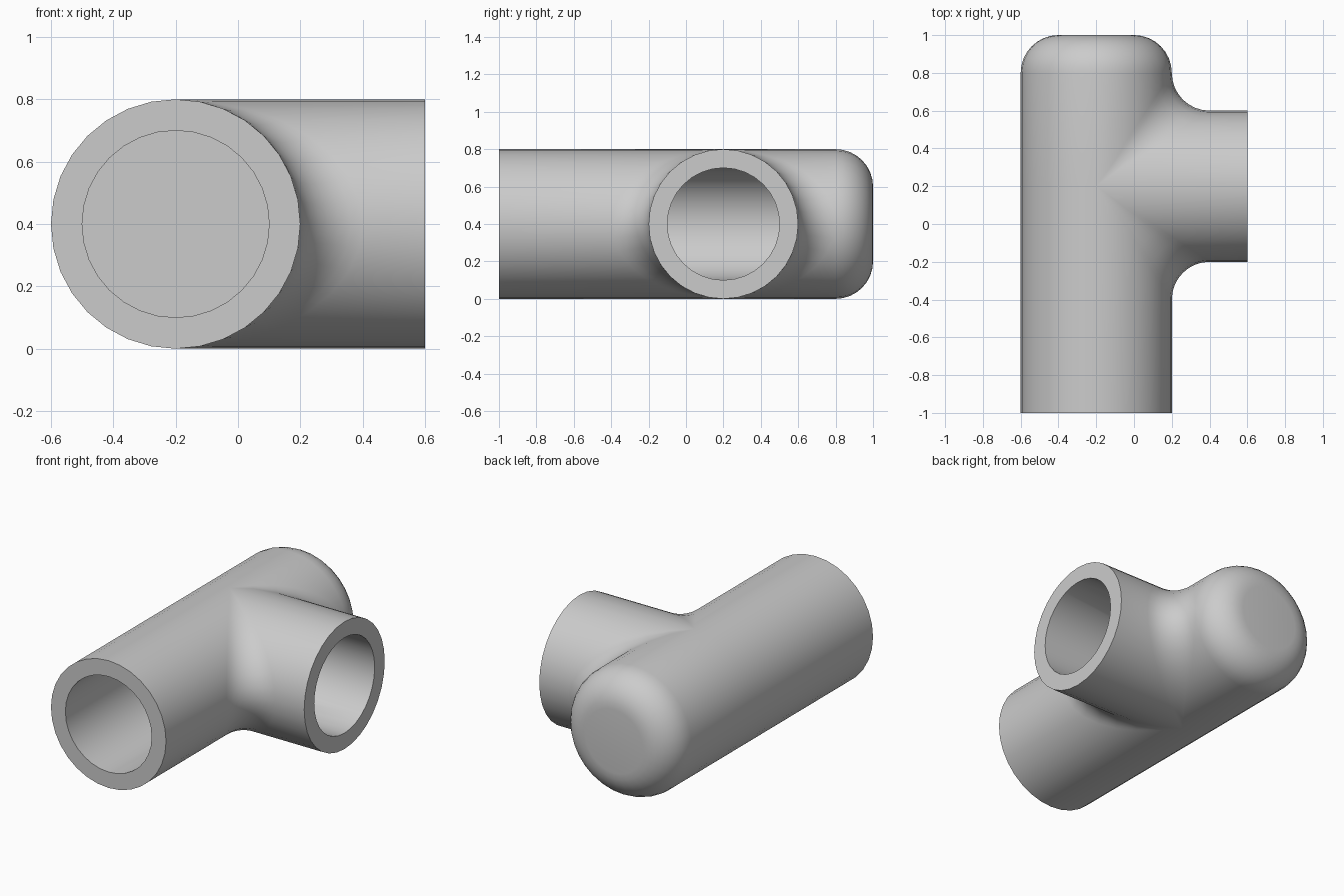
import bpy
import bmesh
from math import sin, cos, pi
from mathutils import Vector

cube = bpy.data.objects.get("Cube")
if cube:
    bpy.data.objects.remove(cube, do_unlink=True)

ORIGIN = Vector((-0.2, 0.2, 0.4))   # where the two pipe axes cross
FRONT, SIDE = -1.2, 0.8             # open ends, measured from the crossing
HALF = 16                           # segments in half a circle
STEPS = 8                           # segments in a fillet

bm = bmesh.new()


def sheet(columns):
    """Join neighbouring columns of points with quads."""
    cols = [[bm.verts.new(p) for p in col] for col in columns]
    for a, b in zip(cols, cols[1:]):
        for i in range(len(a) - 1):
            bm.faces.new((a[i], a[i + 1], b[i + 1], b[i]))


def junction(c, s, sign, radius, fillet):
    """Rolling-ball fillet from the main pipe to the branch at one angle."""
    reach = radius + fillet
    centre = Vector((reach * c, sign * reach * c, reach * s))
    if fillet == 0:
        return [centre]
    start = Vector((-c, 0, -s))
    end = Vector((0, -sign * c, -s))
    if start.angle(end) < 0.001:
        return [centre + start * fillet] * (STEPS + 1)
    return [centre + start.slerp(end, k / STEPS) * fillet for k in range(STEPS + 1)]


def tee_surface(radius, fillet, cap):
    """Main pipe along y with a branch towards +x; cap lists (radius, y) of the closed end."""
    angles = [-pi / 2 + pi * k / HALF for k in range(HALF + 1)]
    lower, upper, back = [], [], []
    for t in angles:
        c, s = max(cos(t), 0.0), sin(t)
        if c < 1e-6:
            c = 0.0
        end_cap = [Vector((r * c, y, r * s)) for r, y in cap]
        mouth = Vector((radius * c, FRONT, radius * s))
        lower.append([mouth] + junction(c, s, -1, radius, fillet)
                     + [Vector((SIDE, -radius * c, radius * s))])
        upper.append(end_cap[::-1] + junction(c, s, 1, radius, fillet)
                     + [Vector((SIDE, radius * c, radius * s))])
        middle = Vector((radius * c, 0, radius * s))
        back.append([Vector((-p.x, p.y, p.z)) for p in [mouth, middle] + end_cap])
    for part in (lower, upper, back):
        sheet(part)


# Outer skin with a rounded closed end, and the bore with a flat end
rounded = [(0.2 + 0.2 * cos(a), 0.6 + 0.2 * sin(a))
           for a in (pi / 2 * k / STEPS for k in range(STEPS + 1))]
tee_surface(0.4, 0.2, rounded)
tee_surface(0.3, 0.0, [(0.3, 0.7)])
bmesh.ops.remove_doubles(bm, verts=bm.verts[:], dist=0.0005)


def rim(axis, value):
    return [e for e in bm.edges if e.is_boundary
            and all(abs(v.co[axis] - value) < 0.001 for v in e.verts)]


# Flat rims at both open ends, flat discs at the closed end
for axis, value in ((1, FRONT), (0, SIDE)):
    bmesh.ops.bridge_loops(bm, edges=rim(axis, value))
for value in (0.8, 0.7):
    bmesh.ops.contextual_create(bm, geom=rim(1, value))

bmesh.ops.recalc_face_normals(bm, faces=bm.faces[:])
bmesh.ops.translate(bm, verts=bm.verts[:], vec=ORIGIN)

mesh = bpy.data.meshes.new("tee_pipe")
bm.to_mesh(mesh)
bm.free()
pipe = bpy.data.objects.new("tee_pipe", mesh)
bpy.context.collection.objects.link(pipe)

# Plain grey
grey = bpy.data.materials.new("light_grey")
grey.use_nodes = True
grey.diffuse_color = (0.6, 0.6, 0.6, 1)
grey.node_tree.nodes["Principled BSDF"].inputs["Base Color"].default_value = (0.6, 0.6, 0.6, 1)
mesh.materials.append(grey)

bpy.ops.object.select_all(action="DESELECT")
pipe.select_set(True)
bpy.context.view_layer.objects.active = pipe
bpy.ops.object.shade_smooth_by_angle(angle=pi / 6)
